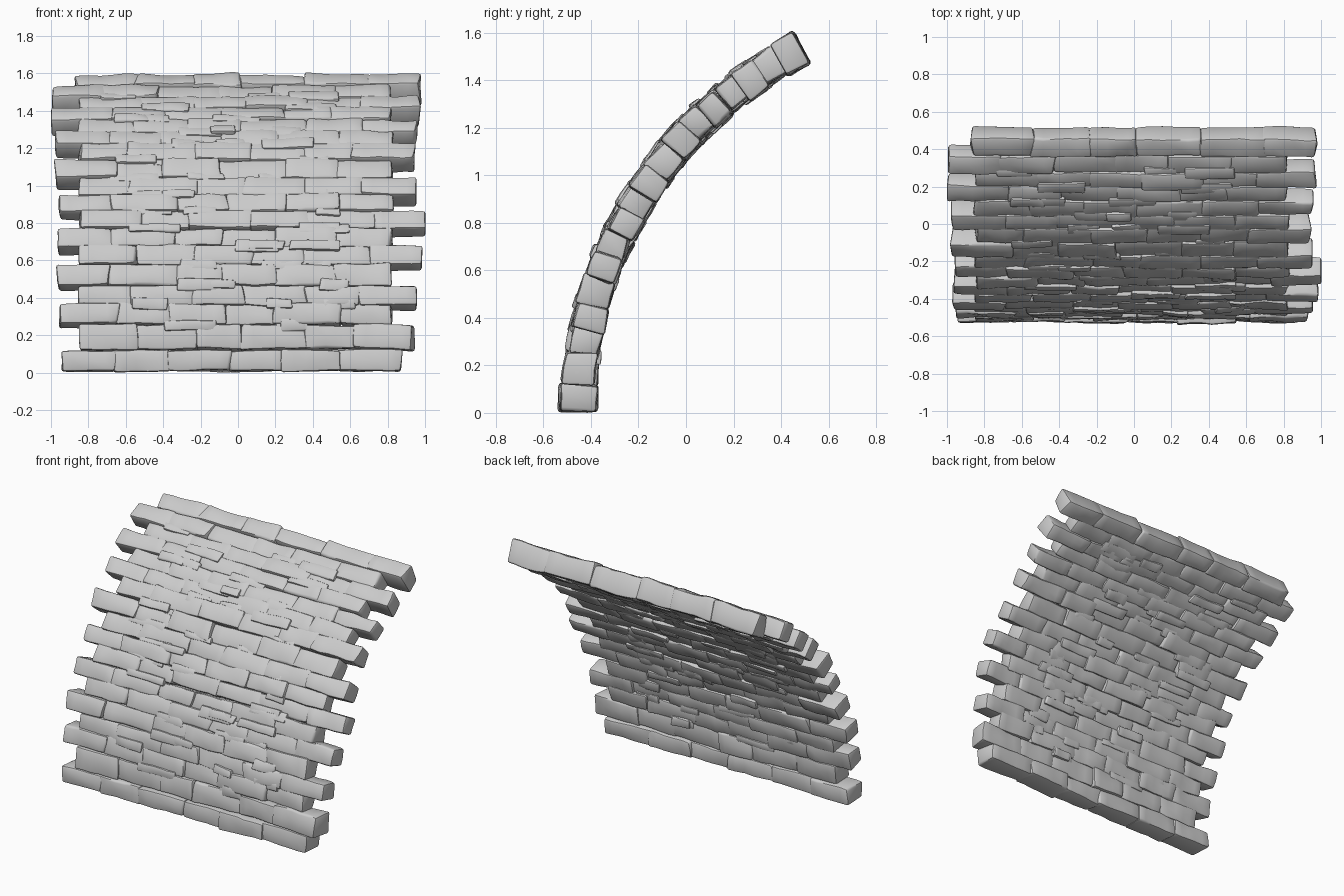
import bpy, bmesh, math, random
from mathutils import Matrix, Vector, noise

random.seed(4)
cube = bpy.data.objects.get("Cube")
if cube:
    bpy.data.objects.remove(cube)

RADIUS, BASE_Y, DEPTH = 1.73, -0.455, 0.125

stone = bpy.data.materials.new("grey_stone")
stone.use_nodes = True
stone.diffuse_color = (0.6, 0.6, 0.6, 1)
bsdf = stone.node_tree.nodes["Principled BSDF"]
bsdf.inputs["Base Color"].default_value = stone.diffuse_color
bsdf.inputs["Roughness"].default_value = 0.9


def wall_matrix(angle, x, inward=0.0):
    """Frame on the curved wall: local y points inward, local z up the arc."""
    r = RADIUS - inward
    spot = Vector((x, BASE_Y + RADIUS - r * math.cos(angle), r * math.sin(angle)))
    return Matrix.Translation(spot) @ Matrix.Rotation(-angle, 4, 'X')


def add_brick(bm, angle, x0, x1, depth, height, inward=0.0, wobble=0.011, bevel=0.014):
    """One rounded, slightly warped block."""
    part = bmesh.new()
    bmesh.ops.create_cube(part, size=1)
    bmesh.ops.scale(part, vec=(x1 - x0, depth, height), verts=part.verts)
    # uneven corners
    for v in part.verts:
        v.co += Vector((random.uniform(-1, 1), random.uniform(-0.6, 0.6),
                        random.uniform(-0.5, 0.5))) * wobble
    bmesh.ops.bevel(part, geom=part.edges[:], offset=bevel, segments=2,
                    profile=0.5, affect='EDGES')
    # slices along the length, and one up the face, let the surface undulate
    cuts = [((k / 5 - 0.5) * (x1 - x0), (1, 0, 0)) for k in range(1, 5)]
    for place, normal in cuts + [(0, (0, 0, 1))]:
        bmesh.ops.bisect_plane(part, geom=part.verts[:] + part.edges[:] + part.faces[:],
                               plane_co=Vector(normal) * place, plane_no=normal)
    seed = Vector([random.uniform(0, 50) for _ in range(3)])
    for v in part.verts:
        shift = noise.noise_vector(v.co * 9 + seed) * wobble
        v.co += Vector((shift.x, shift.y, shift.z * 0.7))
    part.transform(wall_matrix(angle, (x0 + x1) / 2, inward))
    mesh = bpy.data.meshes.new("temp")
    part.to_mesh(mesh)
    part.free()
    bm.from_mesh(mesh)
    bpy.data.meshes.remove(mesh)


parts = []


def finish(bm, name):
    mesh = bpy.data.meshes.new(name)
    bm.to_mesh(mesh)
    bm.free()
    mesh.materials.append(stone)
    obj = bpy.data.objects.new(name, mesh)
    bpy.context.collection.objects.link(obj)
    parts.append(obj)


# Middle height of each course, and how far its toothed end sticks out
levels = [0.066, 0.19, 0.31, 0.405, 0.51, 0.615, 0.705, 0.80, 0.885, 0.97,
          1.06, 1.15, 1.22, 1.285, 1.35, 1.405, 1.46, 1.515]
reach = [0.94, 0.94, 0.96, 0.96, 0.965, 0.98, 0.965, 0.995, 0.96, 0.96,
         0.975, 0.95, 0.975, 0.96, 0.995, 0.965, 0.99, 0.975]
angles = [math.asin(z / RADIUS) for z in levels]
last = len(levels) - 1

for i, angle in enumerate(angles):
    # courses alternate: even ones stick out on -x, odd ones on +x
    if i % 2:
        left, right = -0.85, reach[i]
    else:
        left, right = -reach[i], 0.82
    if i == 0:
        right = 0.88
    if i == last:
        left = -0.87
    below, above = angles[max(i - 1, 0)], angles[min(i + 1, last)]
    steps = 1 if i in (0, last) else 2
    height = RADIUS * (above - below) / steps * 1.06
    depth = DEPTH
    if i in (0, last):
        height, depth = 0.112, 0.15
    count = 6
    joints = [left + (right - left) * k / count for k in range(count + 1)]
    for k in range(1, count):
        joints[k] += random.uniform(-0.045, 0.045)
    bm = bmesh.new()
    for k in range(count):
        add_brick(bm, angle, joints[k] - (0.006 if k else 0),
                  joints[k + 1] + (0.006 if k < count - 1 else 0),
                  depth + random.uniform(-0.012, 0.012),
                  height + random.uniform(-0.004, 0.006),
                  random.uniform(-0.007, 0.007))
    finish(bm, "brick_course_%02d" % (i + 1))

# Thin broken slabs that bulge from both faces along the joints
bm = bmesh.new()
for i in range(1, last - 1):
    for _ in range(3):
        x = random.uniform(-0.65, 0.62)
        half = random.uniform(0.06, 0.14)
        mid = (angles[i] + angles[i + 1]) / 2
        add_brick(bm, mid, x - half, x + half, DEPTH + random.uniform(0.004, 0.018),
                  random.uniform(0.045, 0.075), random.uniform(-0.008, 0.008),
                  wobble=0.009, bevel=0.009)
finish(bm, "broken_slabs")

# Settle the wall on the ground
floor = min(v.co.z for o in parts for v in o.data.vertices)
for o in parts:
    o.data.transform(Matrix.Translation((0, 0, -floor)))

# Smooth shading with crisp edges
bpy.ops.object.select_all(action='DESELECT')
for o in parts:
    o.select_set(True)
bpy.context.view_layer.objects.active = parts[0]
bpy.ops.object.shade_smooth_by_angle(angle=math.radians(40))
